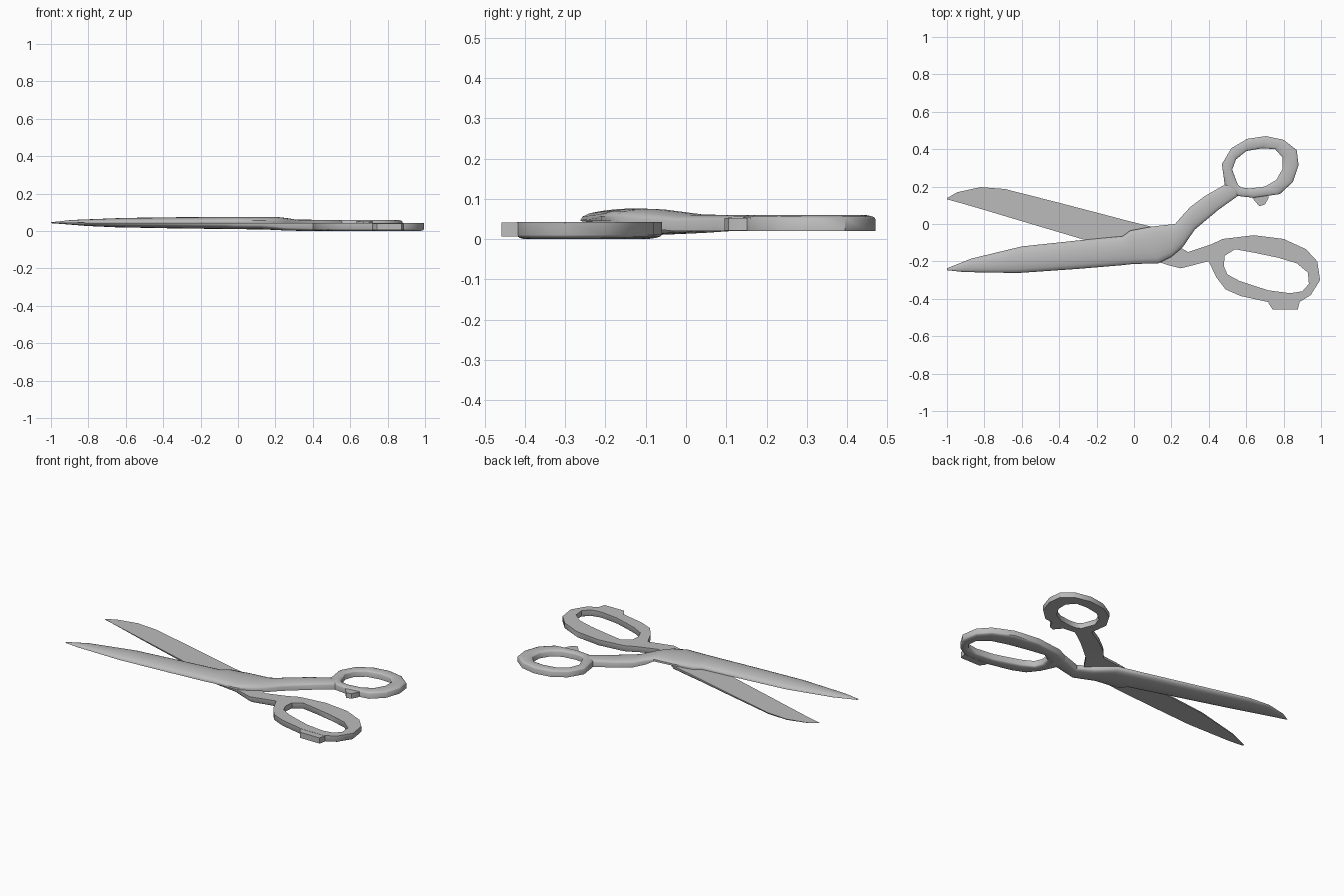
import bpy
import bmesh
import math

cube = bpy.data.objects.get("Cube")
if cube:
    bpy.data.objects.remove(cube, do_unlink=True)

steel = bpy.data.materials.new("brushed grey steel")
steel.use_nodes = True
GREY = (0.5, 0.5, 0.5, 1)
steel.diffuse_color = GREY
steel.node_tree.nodes["Principled BSDF"].inputs["Base Color"].default_value = GREY


def finish(name, bm):
    """Turn the bmesh into a smooth object that keeps its sharp edges."""
    bmesh.ops.remove_doubles(bm, verts=bm.verts, dist=0.0005)
    bmesh.ops.recalc_face_normals(bm, faces=bm.faces)
    mesh = bpy.data.meshes.new(name)
    bm.to_mesh(mesh)
    bm.free()
    mesh.materials.append(steel)
    obj = bpy.data.objects.new(name, mesh)
    bpy.context.collection.objects.link(obj)
    bpy.ops.object.select_all(action="DESELECT")
    obj.select_set(True)
    bpy.context.view_layer.objects.active = obj
    bpy.ops.object.shade_smooth_by_angle(angle=math.radians(40))
    return obj


def section(bm, a, b, flat, crest, wall, steps=8):
    """Cross-section from edge a to edge b: one flat side, one domed side."""
    verts = [bm.verts.new((*a, flat))]
    for k in range(steps + 1):
        t = (1 - math.cos(math.pi * k / steps)) / 2
        rise = wall + (1 - wall) * math.sin(math.pi * k / steps)
        x, y = (p + (q - p) * t for p, q in zip(a, b))
        verts.append(bm.verts.new((x, y, flat + (crest - flat) * rise)))
    verts.append(bm.verts.new((*b, flat)))
    return verts


def loft(name, sections, closed=False):
    """Join cross-sections given as (edge a, edge b, flat z, crest z, wall)."""
    bm = bmesh.new()
    rows = [section(bm, *s) for s in sections]
    pairs = list(zip(rows, rows[1:]))
    if closed:
        pairs.append((rows[-1], rows[0]))
    else:
        bm.faces.new(rows[0])
        bm.faces.new(rows[-1])
    for r, s in pairs:
        for i in range(len(r)):
            j = (i + 1) % len(r)
            bm.faces.new((r[i], r[j], s[j], s[i]))
    return finish(name, bm)


def ring(name, pairs, flat, crest):
    return loft(name, [(a, b, flat, crest, 0.75) for a, b in pairs], closed=True)


def plate(name, outline, low, high):
    bm = bmesh.new()
    face = bm.faces.new([bm.verts.new((x, y, low)) for x, y in outline])
    top = bmesh.ops.extrude_face_region(bm, geom=[face])
    verts = [v for v in top["geom"] if isinstance(v, bmesh.types.BMVert)]
    bmesh.ops.translate(bm, verts=verts, vec=(0, 0, high - low))
    return finish(name, bm)


# Upper half: blade and shank, domed on top
loft("upper_blade_and_shank", [
    ((-1, -.237), (-1, -.247), .043, .047, .2),
    ((-.87, -.185), (-.91, -.257), .044, .059, .1),
    ((-.6, -.12), (-.62, -.262), .045, .07, .1),
    ((-.3, -.088), (-.3, -.24), .045, .074, .15),
    ((-.06, -.065), (-.06, -.22), .045, .076, .25),
    ((-.02, -.035), (-.01, -.214), .045, .076, .35),
    ((.1, -.013), (.13, -.21), .045, .076, .35),
    ((.22, 0), (.2, -.175), .044, .075, .4),
    ((.25, .035), (.26, -.125), .03, .07, .5),
    ((.3, .09), (.325, -.03), .02, .061, .6),
    ((.38, .15), (.45, .075), .02, .06, .7),
    ((.485, .21), (.555, .15), .02, .06, .75),
    ((.53, .225), (.57, .185), .02, .058, .75),
])

# Upper half: round thumb ring with its small stop
ring("thumb_ring", [
    ((.485, .21), (.555, .21)), ((.47, .32), (.525, .29)),
    ((.52, .405), (.545, .345)), ((.605, .455), (.6, .39)),
    ((.705, .47), (.685, .405)), ((.8, .45), (.755, .4)),
    ((.87, .395), (.795, .355)), ((.88, .315), (.795, .295)),
    ((.85, .225), (.76, .235)), ((.78, .16), (.7, .2)),
    ((.64, .14), (.62, .19)), ((.555, .15), (.575, .195)),
], .02, .06)
plate("thumb_ring_stop", [(.62, .16), (.64, .13), (.67, .095), (.7, .105),
                          (.72, .14), (.72, .165)], .021, .052)

# Lower half: blade and shank, domed underneath
loft("lower_blade_and_shank", [
    ((-1, .138), (-1, .132), .044, .042, .2),
    ((-.945, .17), (-.92, .11), .043, .037, .1),
    ((-.82, .197), (-.8, .075), .043, .027, .1),
    ((-.69, .187), (-.62, .021), .043, .02, .1),
    ((-.395, .112), (-.28, -.08), .043, .014, .15),
    ((-.12, .04), (-.06, -.145), .043, .011, .25),
    ((-.06, .024), (-.02, -.185), .043, .01, .35),
    ((.1, -.016), (.12, -.2), .043, .009, .4),
    ((.2, -.1), (.19, -.222), .043, .006, .5),
    ((.29, -.15), (.25, -.237), .042, .002, .6),
    ((.41, -.11), (.395, -.2), .042, 0, .7),
    ((.47, -.1), (.46, -.22), .0418, .001, .7),
])

# Lower half: long finger ring with its stop
ring("finger_ring", [
    ((.4, -.2), (.48, -.225)), ((.44, -.285), (.5, -.27)),
    ((.49, -.35), (.565, -.305)), ((.57, -.385), (.64, -.33)),
    ((.73, -.42), (.72, -.355)), ((.88, -.42), (.835, -.37)),
    ((.945, -.38), (.9, -.36)), ((.995, -.3), (.935, -.32)),
    ((.98, -.2), (.93, -.26)), ((.92, -.135), (.87, -.21)),
    ((.8, -.08), (.77, -.18)), ((.64, -.06), (.65, -.155)),
    ((.475, -.08), (.54, -.135)), ((.41, -.11), (.485, -.17)),
], .042, 0)
plate("finger_ring_stop", [(.72, -.405), (.72, -.425), (.742, -.458),
                           (.875, -.458), (.885, -.42), (.88, -.405)], .006, .041)
